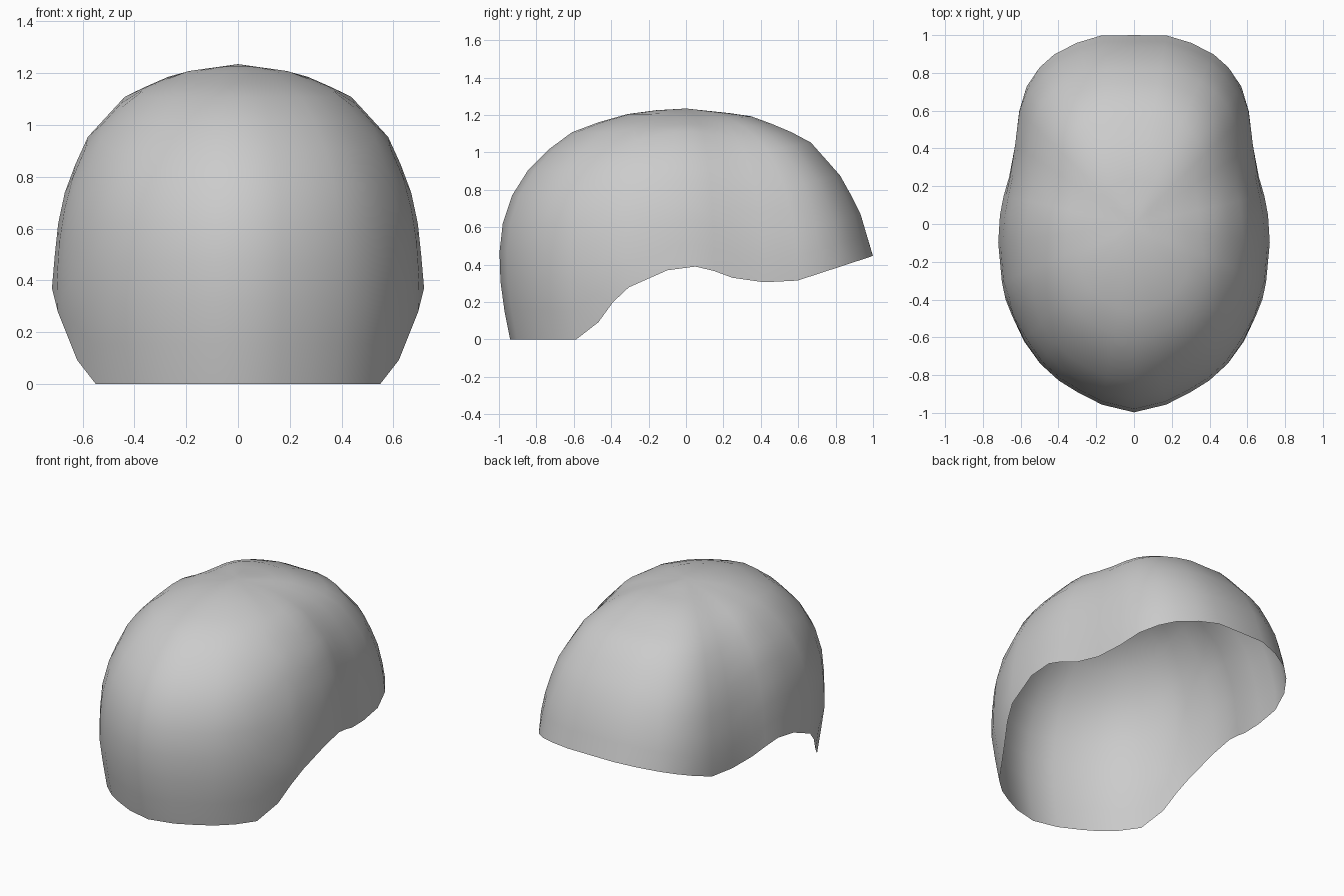
import bpy, bmesh
from mathutils import Vector

if "Cube" in bpy.data.objects:
    bpy.data.objects.remove(bpy.data.objects["Cube"])

# Plan outline of one half (x, y), front centre round to back centre
OUTLINE = [(0, -1), (.17, -.96), (.3, -.895), (.4, -.835), (.5, -.745), (.585, -.625),
           (.65, -.49), (.682, -.4), (.705, -.31), (.72, -.1), (.712, .05), (.69, .15),
           (.665, .25), (.635, .42), (.612, .6), (.57, .73), (.5, .83), (.42, .9),
           (.3, .96), (.17, 1), (0, 1)]

# Lower rim height along y
RIM = [(-1, 0), (-.617, 0), (-.5, .08), (-.4, .2), (-.33, .27), (-.1, .37), (.05, .39),
       (.14, .37), (.25, .33), (.4, .305), (.6, .315), (1, .447)]

# Crown-to-rim profiles (fraction of outline, z)
FRONT = [(0, 1.235), (.26, 1.22), (.58, 1.13), (.81, .96), (.93, .77), (1, .56), (.99, .25), (.94, 0)]
SIDE = [(0, 1.235), (.33, 1.2), (.6, 1.115), (.81, .95), (.92, .77), (.97, .6), (1, .36), (.94, 0)]
BACK = [(0, 1.235), (.33, 1.2), (.52, 1.13), (.66, 1.06), (.83, .87), (.93, .68), (1, .445), (1, 0)]
ROWS = 12


def lookup(table, x):
    for (a, fa), (b, fb) in zip(table, table[1:]):
        if x <= b:
            return fa + (fb - fa) * (x - a) / (b - a)
    return table[-1][1]


def meridian(x, y):
    """Blend the profiles for this direction, cut at the rim, resample evenly."""
    w = y * y / (x * x + y * y)
    end = FRONT if y < 0 else BACK
    pts = [Vector(s).lerp(Vector(e), w) for s, e in zip(SIDE, end)]
    rim = lookup(RIM, y)
    path = [pts[0]]
    for a, b in zip(pts, pts[1:]):
        if b.y <= rim + 1e-6:
            path.append(a.lerp(b, (a.y - rim) / (a.y - b.y)))
            break
        path.append(b)
    dist = [0]
    for a, b in zip(path, path[1:]):
        dist.append(dist[-1] + (b - a).length)
    rs = list(zip(dist, [p.x for p in path]))
    zs = list(zip(dist, [p.y for p in path]))
    out = []
    for i in range(1, ROWS + 1):
        d = dist[-1] * i / ROWS
        s = lookup(rs, d)
        out.append((x * s, y * s, lookup(zs, d)))
    return out


# Half shell: fan at the crown, quads down to the rim
bm = bmesh.new()
crown = bm.verts.new((0, 0, 1.235))
cols = [[bm.verts.new(p) for p in meridian(x, y)] for x, y in OUTLINE]
for a, b in zip(cols, cols[1:]):
    bm.faces.new((crown, a[0], b[0]))
    for i in range(ROWS - 1):
        bm.faces.new((a[i], a[i + 1], b[i + 1], b[i]))

# Mirror to the other half and weld
geom = bm.verts[:] + bm.edges[:] + bm.faces[:]
bmesh.ops.mirror(bm, geom=geom, axis='X', merge_dist=1e-4)
bmesh.ops.remove_doubles(bm, verts=bm.verts, dist=1e-4)
bmesh.ops.recalc_face_normals(bm, faces=bm.faces)
if sum(f.normal.dot(f.calc_center_median() - Vector((0, 0, .4))) for f in bm.faces) < 0:
    bmesh.ops.reverse_faces(bm, faces=bm.faces)
for f in bm.faces:
    f.smooth = True
mesh = bpy.data.meshes.new("cap_shell")
bm.to_mesh(mesh)
bm.free()
bpy.context.collection.objects.link(bpy.data.objects.new("cap_shell", mesh))
